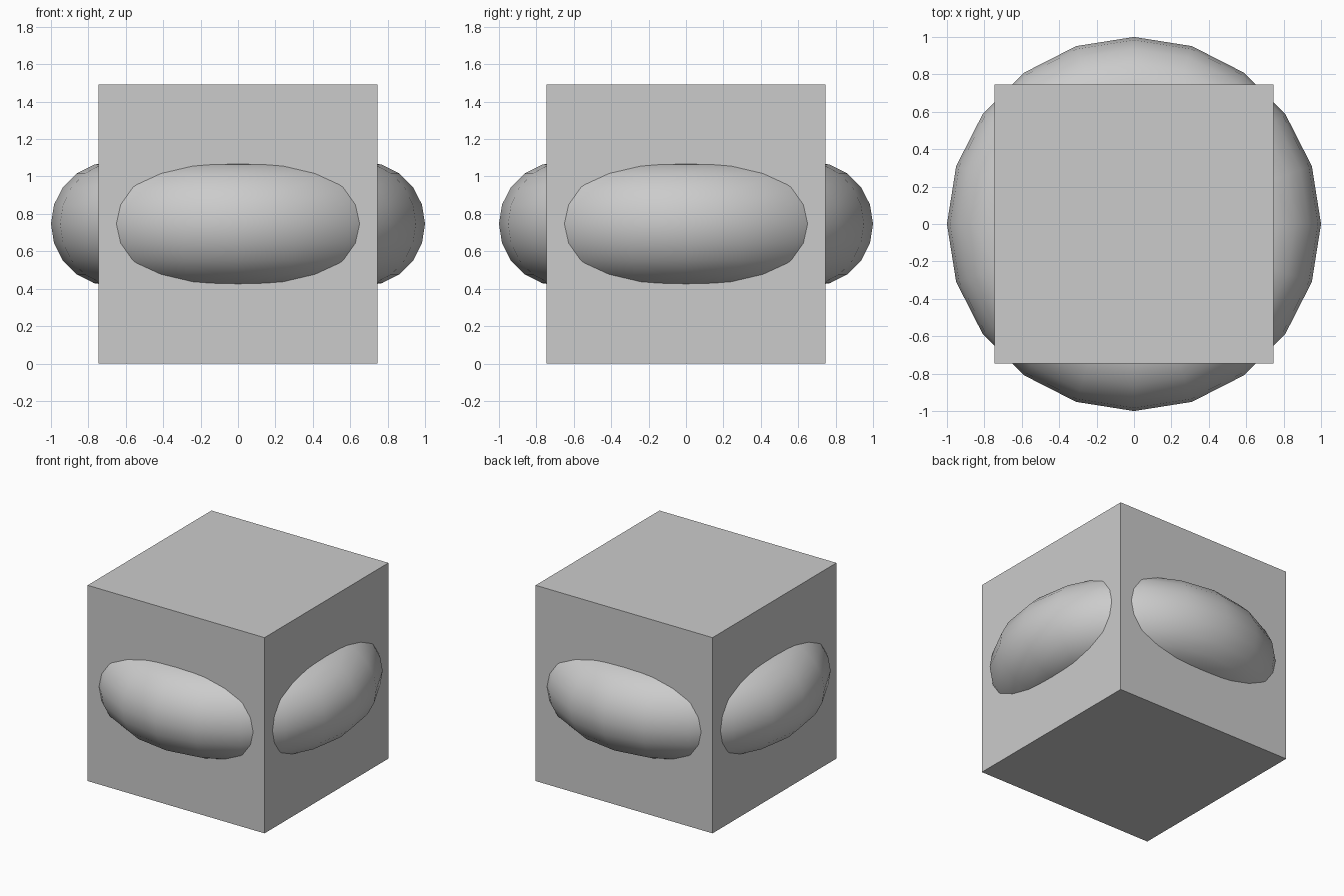
import bpy

if "Cube" in bpy.data.objects:
    bpy.data.objects.remove(bpy.data.objects["Cube"])

SIDE = 1.493

# Solid block standing on the ground
bpy.ops.mesh.primitive_cube_add(size=SIDE, location=(0, 0, SIDE / 2))
bpy.context.object.name = "block"

# Thick smooth ring that bulges out through the four upright faces
bpy.ops.mesh.primitive_torus_add(
    location=(0, 0, SIDE / 2), major_radius=0.667, minor_radius=0.333,
    major_segments=20, minor_segments=20)
bpy.context.object.name = "ring"
bpy.ops.object.shade_smooth()
